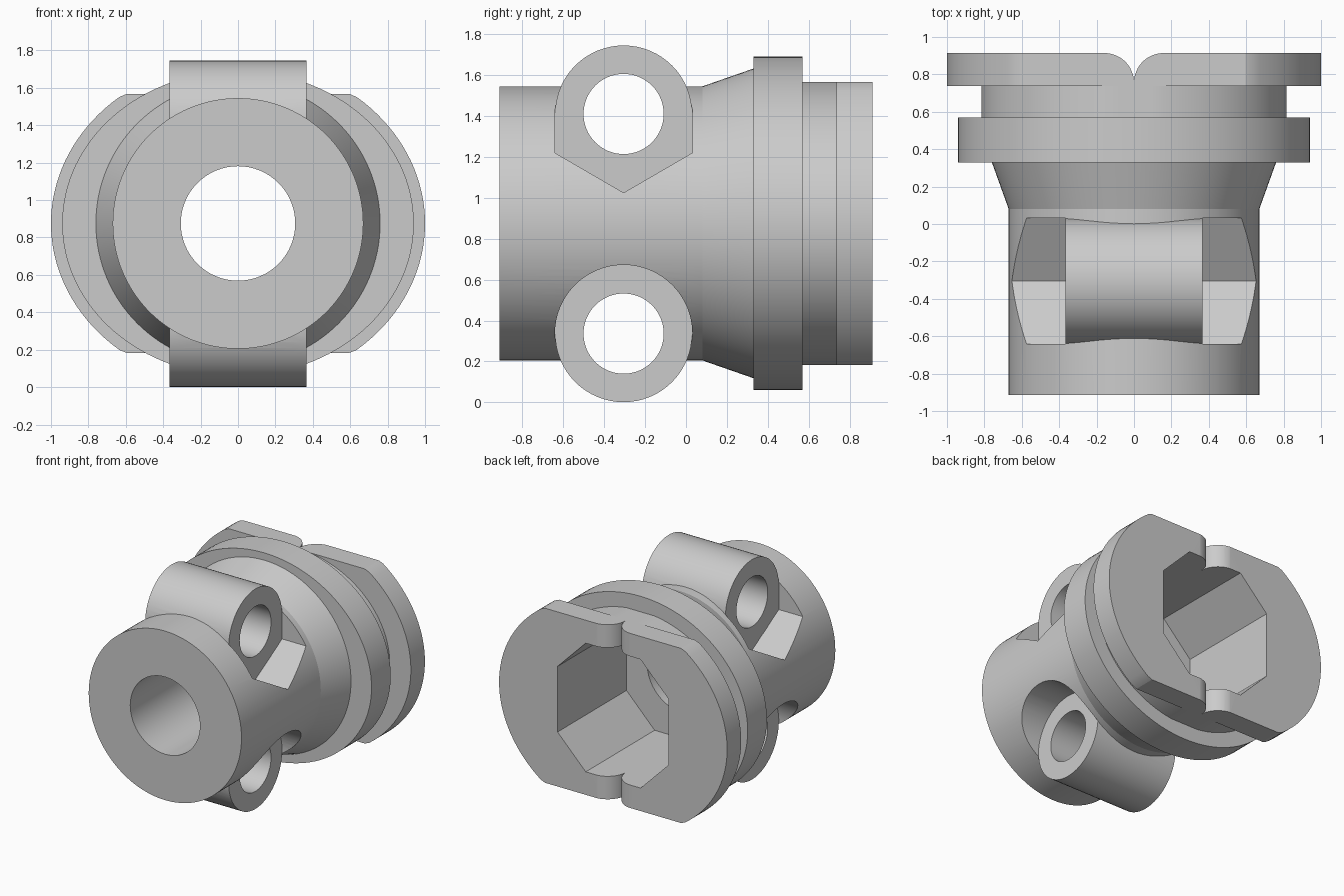
import bpy, bmesh
from math import cos, sin, pi

if "Cube" in bpy.data.objects:
    bpy.data.objects.remove(bpy.data.objects["Cube"])

AXIS_Z = 0.875       # height of the main axis
LUG_Y = -0.305       # pin axis position along the body
LUG_R = 0.335
LUG_HALF = 0.365     # half width of the lugs
SIDES = 128

steel = bpy.data.materials.new("grey_steel")
steel.use_nodes = True
steel.diffuse_color = (0.6, 0.6, 0.6, 1)
steel.node_tree.nodes["Principled BSDF"].inputs["Base Color"].default_value = (0.6, 0.6, 0.6, 1)


def loft(name, rings):
    """Closed solid through rings of 3D points."""
    bm = bmesh.new()
    loops = [[bm.verts.new(p) for p in ring] for ring in rings]
    n = len(loops[0])
    for a, b in zip(loops, loops[1:]):
        for i in range(n):
            j = (i + 1) % n
            bm.faces.new((a[i], a[j], b[j], b[i]))
    bm.faces.new(loops[0])
    bm.faces.new(loops[-1])
    bmesh.ops.recalc_face_normals(bm, faces=bm.faces)
    mesh = bpy.data.meshes.new(name)
    bm.to_mesh(mesh)
    bm.free()
    obj = bpy.data.objects.new(name, mesh)
    bpy.context.collection.objects.link(obj)
    mesh.materials.append(steel)
    return obj


def prism(name, outline, axis, lo, hi):
    """Extrude a 2D outline along one axis."""
    place = {"x": lambda p, q, t: (t, p, q),
             "y": lambda p, q, t: (p, t, q),
             "z": lambda p, q, t: (p, q, t)}[axis]
    return loft(name, [[place(p, q, t) for p, q in outline] for t in (lo, hi)])


def circle(cx, cy, r, n=64):
    return [(cx + r * cos(2 * pi * i / n), cy + r * sin(2 * pi * i / n)) for i in range(n)]


def combine(target, tool, operation):
    mod = target.modifiers.new(operation, "BOOLEAN")
    mod.operation, mod.solver, mod.object = operation, "EXACT", tool
    bpy.context.view_layer.objects.active = target
    bpy.ops.object.modifier_apply(modifier=mod.name)
    bpy.data.objects.remove(tool)


def ring(y, rx, rz, limit=2.0):
    """Ellipse across the main axis, flattened at top and bottom."""
    return [(rx * cos(a), y, AXIS_Z + max(-limit, min(limit, rz * sin(a))))
            for a in (2 * pi * i / SIDES for i in range(SIDES))]


# Barrel, cone, oval flange, neck and flat-topped end plate
FLAT = 0.692
body = loft("coupling_body", [
    ring(-0.913, 0.67, 0.67), ring(0.08, 0.67, 0.67), ring(0.33, 0.76, 0.757),
    ring(0.33, 0.94, 0.815), ring(0.57, 0.94, 0.815),
    ring(0.57, 0.815, 0.70, FLAT), ring(0.737, 0.815, 0.70, FLAT),
    ring(0.737, 1.0, 0.875, FLAT), ring(0.913, 1.0, 0.875, FLAT)])

# Pockets beside the lugs: V-floored above, round below
UPPER_Z, LOWER_Z = 1.41, 0.336
pocket_r = LUG_R + 0.001
v_pocket = [(LUG_Y - pocket_r, 2), (LUG_Y - pocket_r, 1.22), (LUG_Y, 1.025),
            (LUG_Y + pocket_r, 1.22), (LUG_Y + pocket_r, 2)]
for side in (-1, 1):
    lo, hi = sorted((side * LUG_HALF, side * 1.2))
    combine(body, prism("upper_pocket", v_pocket, "x", lo, hi), "DIFFERENCE")
    combine(body, prism("lower_pocket", circle(LUG_Y, LOWER_Z, pocket_r), "x", lo, hi), "DIFFERENCE")

# Lugs with pin holes
half = LUG_HALF + 0.001
for z in (UPPER_Z, LOWER_Z):
    combine(body, prism("lug", circle(LUG_Y, z, LUG_R), "x", -half, half), "UNION")
for z in (UPPER_Z, LOWER_Z):
    combine(body, prism("pin_hole", circle(LUG_Y, z, 0.196), "x", -1.2, 1.2), "DIFFERENCE")

# Round bore and eight-sided socket
combine(body, prism("bore", circle(0, AXIS_Z, 0.306), "y", -1.2, 0.5), "DIFFERENCE")
corner = [(0.487, 0.26), (0.24, 0.51)]
octagon = [(sx * x, AXIS_Z + sz * z) for sx, sz in ((1, 1), (-1, 1), (-1, -1), (1, -1))
           for x, z in (corner if sx * sz > 0 else corner[::-1])]
combine(body, prism("socket", octagon, "y", 0.05, 1.2), "DIFFERENCE")

# Cusp-shaped groove across the end plate
R = 0.158
arc = [(R - R * cos(a), 0.756 + R * sin(a)) for a in (pi / 2 * i / 12 for i in range(13))]
groove = ([(-x, y) for x, y in arc[:0:-1]] + arc + [(R, 1.0), (-R, 1.0)])
combine(body, prism("groove", groove, "z", -0.3, 2.2), "DIFFERENCE")

# Smooth round surfaces, keep hard edges
bpy.ops.object.select_all(action="DESELECT")
body.select_set(True)
bpy.context.view_layer.objects.active = body
bpy.ops.object.shade_smooth_by_angle(angle=pi / 10)
